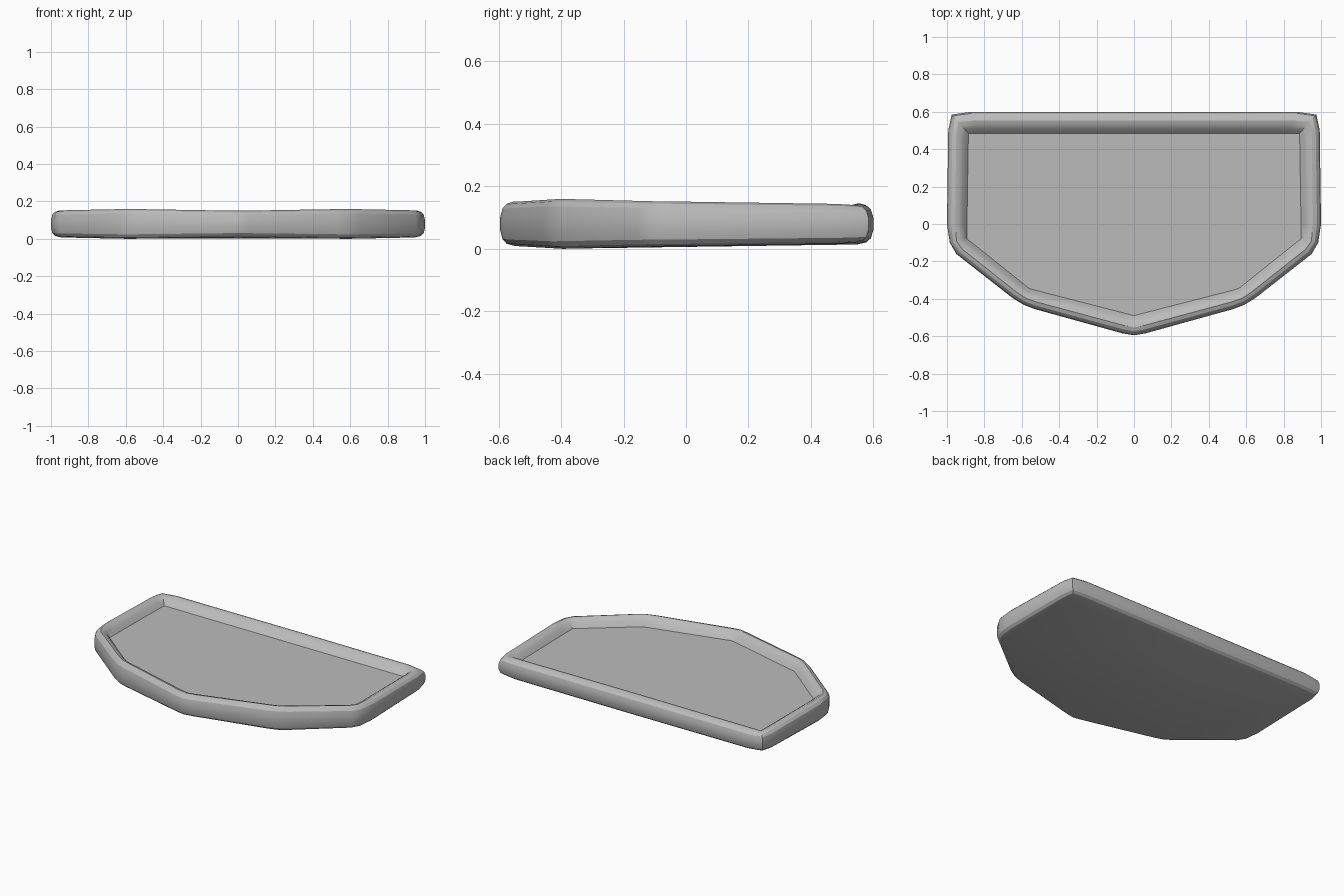
import bpy
import bmesh
import math

cube = bpy.data.objects.get("Cube")
if cube:
    bpy.data.objects.remove(cube, do_unlink=True)

grey = bpy.data.materials.new("plain grey")
grey.use_nodes = True
colour = (0.5, 0.5, 0.5, 1)
grey.diffuse_color = colour
grey.node_tree.nodes["Principled BSDF"].inputs["Base Color"].default_value = colour

MID, FLOOR = 0.08, 0.1

# Half outline, front to back: outer point, inner floor point, rim half height
half = [
    ((0, -0.595), (0, -0.49), 0.071),
    ((0.06, -0.585), (0.05, -0.477), 0.071),
    ((0.53, -0.455), (0.52, -0.356), 0.079),
    ((0.59, -0.432), (0.56, -0.345), 0.08),
    ((0.65, -0.395), (0.6, -0.313), 0.079),
    ((0.95, -0.16), (0.87, -0.097), 0.073),
    ((0.985, -0.1), (0.893, -0.08), 0.072),
    ((1.0, 0.0), (0.893, 0), 0.071),
    ((0.993, 0.5), (0.886, 0.44), 0.064),
    ((0.975, 0.585), (0.885, 0.485), 0.06),
    ((0.87, 0.6), (0.82, 0.485), 0.064),
    ((0, 0.6), (0, 0.485), 0.066),
]
mirrored = [((-o[0], o[1]), (-i[0], i[1]), h) for o, i, h in half[-2:0:-1]]
outline = half + mirrored

# Rim section: distance from outer to inner edge, height relative to the middle
section = [(0.45, -1), (0.2, -0.9), (0.07, -0.7), (0, -0.3), (0, 0.3),
           (0.07, 0.7), (0.2, 0.9), (0.4, 1), (0.6, 0.92), (0.78, 0.72)]

bm = bmesh.new()


def ring(t, k=None):
    """One loop of vertices around the tray."""
    verts = []
    for o, i, h in outline:
        z = FLOOR if k is None else MID + k * h
        verts.append(bm.verts.new((o[0] + (i[0] - o[0]) * t,
                                   o[1] + (i[1] - o[1]) * t, z)))
    return verts


# Rounded rim, with a flat recessed floor and a closed underside
rings = [ring(t, k) for t, k in section] + [ring(1)]
n = len(outline)
for low, high in zip(rings, rings[1:]):
    for a in range(n):
        b = (a + 1) % n
        bm.faces.new((low[a], low[b], high[b], high[a]))
bm.faces.new(rings[-1])
bm.faces.new(rings[0][::-1])
bmesh.ops.recalc_face_normals(bm, faces=bm.faces[:])

mesh = bpy.data.meshes.new("tray")
bm.to_mesh(mesh)
bm.free()
mesh.materials.append(grey)
tray = bpy.data.objects.new("tray", mesh)
bpy.context.collection.objects.link(tray)

bpy.ops.object.select_all(action="DESELECT")
tray.select_set(True)
bpy.context.view_layer.objects.active = tray
bpy.ops.object.shade_smooth_by_angle(angle=math.radians(25))
